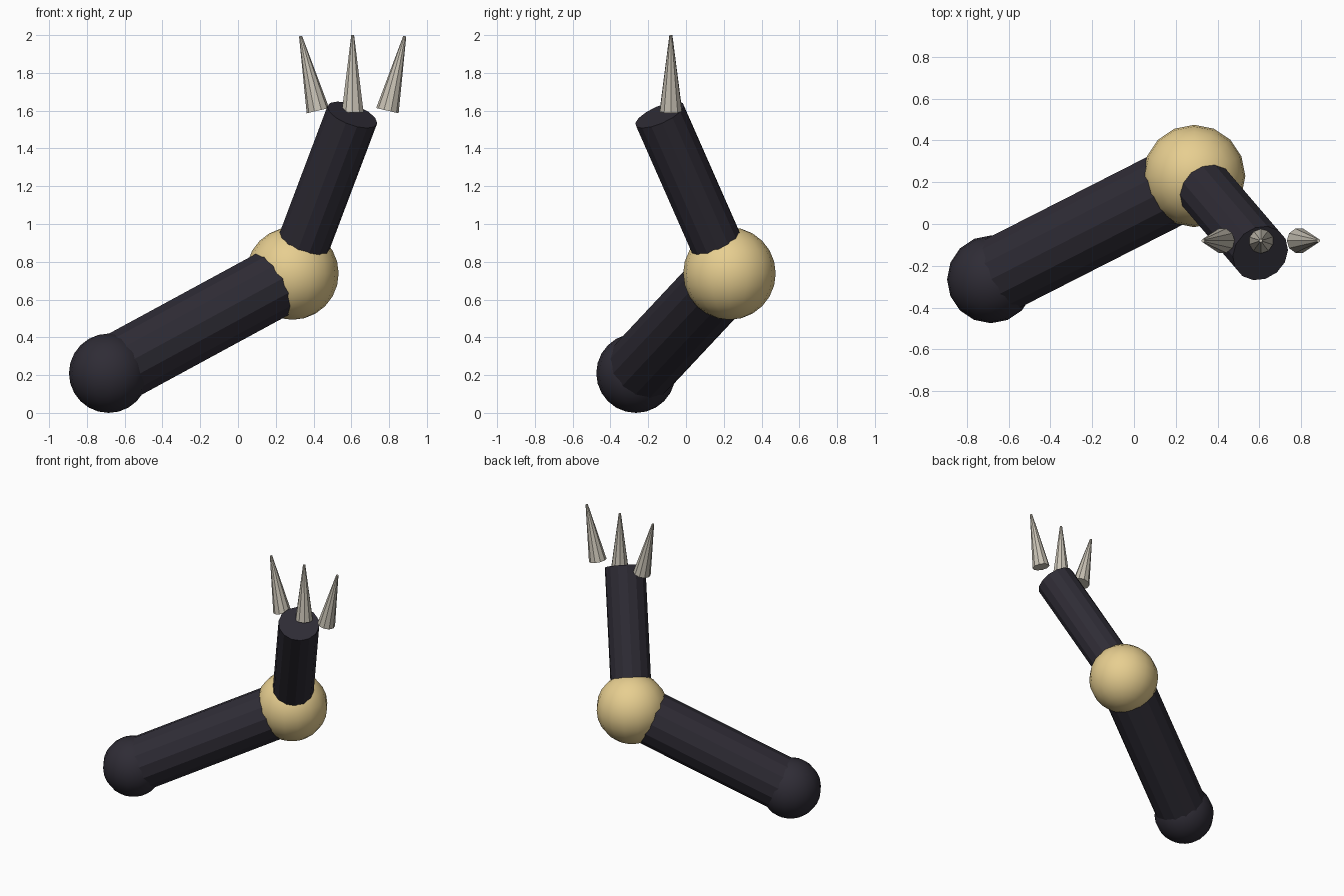
import bpy
from mathutils import Vector

if "Cube" in bpy.data.objects:
    bpy.data.objects.remove(bpy.data.objects["Cube"])


def material(name, rgb):
    m = bpy.data.materials.new(name)
    m.diffuse_color = (*rgb, 1)
    m.use_nodes = True
    m.node_tree.nodes["Principled BSDF"].inputs["Base Color"].default_value = m.diffuse_color
    return m


dark = material("dark_cloth", (0.028, 0.025, 0.036))
gold = material("gold", (0.80, 0.62, 0.28))
bone = material("bone", (0.58, 0.54, 0.46))


def ball(name, centre, radius, mat):
    bpy.ops.mesh.primitive_uv_sphere_add(segments=16, ring_count=12, radius=radius, location=centre)
    ob = bpy.context.object
    ob.name = name
    ob.data.materials.append(mat)
    bpy.ops.object.shade_smooth()


def rod(name, start, end, r1, r2, sides, mat):
    a, b = Vector(start), Vector(end)
    d = b - a
    bpy.ops.mesh.primitive_cone_add(vertices=sides, radius1=r1, radius2=r2, depth=d.length,
                                    location=(a + b) / 2,
                                    rotation=d.to_track_quat('Z', 'Y').to_euler())
    ob = bpy.context.object
    ob.name = name
    ob.data.materials.append(mat)


shoulder = (-0.685, -0.265, 0.21)
elbow = (0.288, 0.23, 0.738)
wrist = (0.605, -0.14, 1.578)

# Joints
ball("shoulder_ball", shoulder, 0.21, dark)
ball("elbow_ball", elbow, 0.245, gold)

# Arm segments
rod("upper_arm", shoulder, elbow, 0.188, 0.188, 14, dark)
rod("forearm", elbow, wrist, 0.14, 0.14, 14, dark)

# Three fanned claws
for side, label in ((-1, "left"), (0, "middle"), (1, "right")):
    rod(f"claw_{label}", (0.607 + side * 0.184, -0.08, 1.60 if side else 1.59),
        (0.607 + side * 0.276, -0.08, 1.995 if side else 2.0), 0.061, 0.008, 10, bone)
